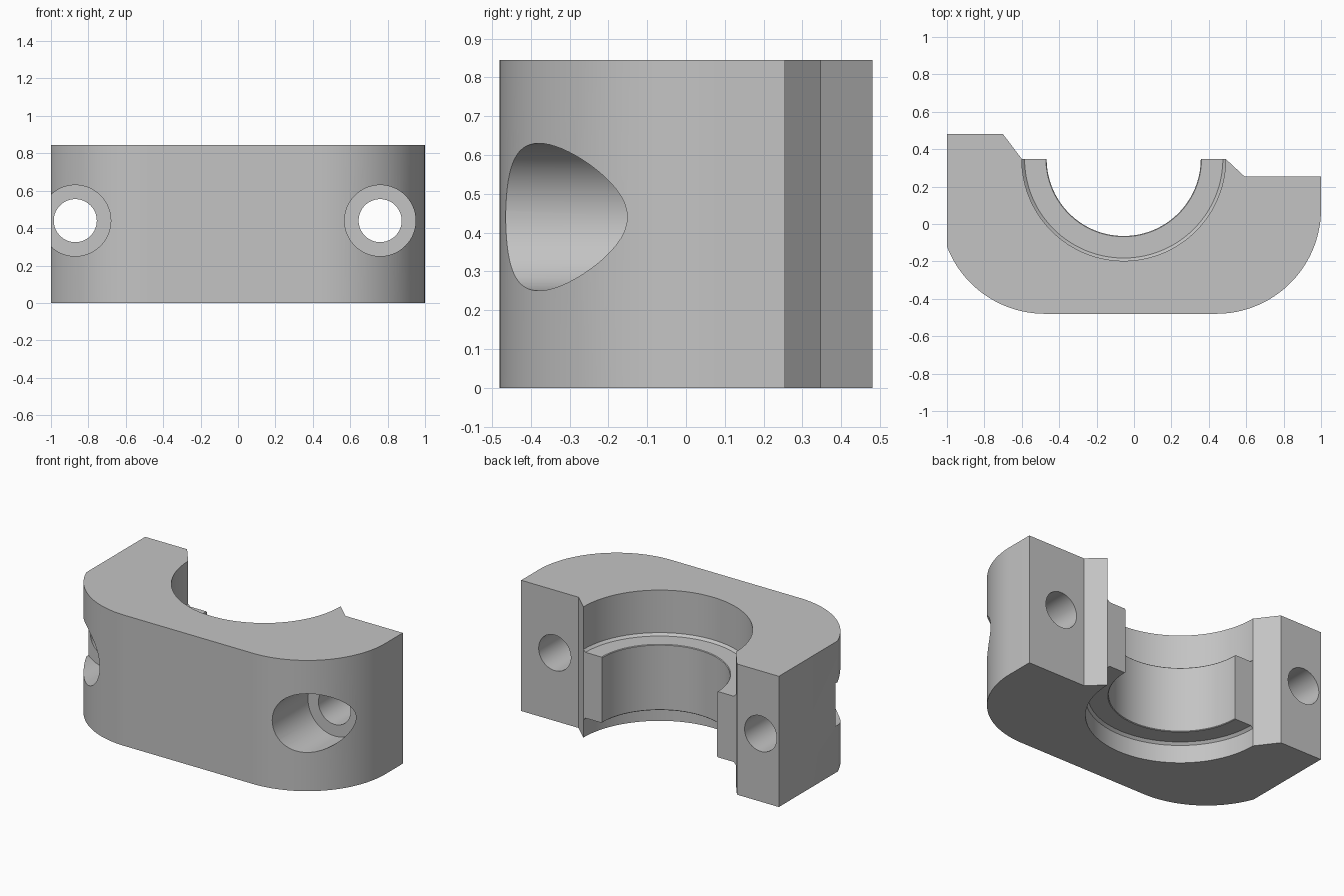
import bpy, bmesh, math
from mathutils import Vector

if "Cube" in bpy.data.objects:
    bpy.data.objects.remove(bpy.data.objects["Cube"])

H = 0.845                 # clamp height
CX, CY = -0.055, 0.348    # bore axis
R_BORE, R_LIP = 0.545, 0.412

steel = bpy.data.materials.new("plain grey")
steel.diffuse_color = (0.55, 0.55, 0.55, 1)
steel.use_nodes = True
steel.node_tree.nodes["Principled BSDF"].inputs["Base Color"].default_value = steel.diffuse_color


def arc(cx, cy, r, a0, a1, n):
    return [(cx + r * math.cos(math.radians(a0 + (a1 - a0) * i / n)),
             cy + r * math.sin(math.radians(a0 + (a1 - a0) * i / n))) for i in range(n + 1)]


def make_object(name, bm):
    bmesh.ops.recalc_face_normals(bm, faces=bm.faces)
    mesh = bpy.data.meshes.new(name)
    bm.to_mesh(mesh)
    bm.free()
    mesh.materials.append(steel)
    ob = bpy.data.objects.new(name, mesh)
    bpy.context.collection.objects.link(ob)
    return ob


def smooth(ob):
    bpy.ops.object.select_all(action='DESELECT')
    ob.select_set(True)
    bpy.context.view_layer.objects.active = ob
    bpy.ops.object.shade_smooth_by_angle(angle=math.radians(25))


# Clamp body: outline with half bore, extruded upwards
outline = [(-1, 0.48), (-1, -0.12)]
outline += arc(-0.477, 0.08, 0.56, 201.5, 270, 32)[1:]
outline += arc(0.44, 0.08, 0.56, 270, 360, 40)
outline += [(1, 0.255), (0.59, 0.255)]
outline += arc(CX, CY, R_BORE, 0, -180, 72)
outline += [(-0.70, 0.48)]
bm = bmesh.new()
base = bm.faces.new([bm.verts.new((x, y, 0)) for x, y in outline])
ext = bmesh.ops.extrude_face_region(bm, geom=[base])
bmesh.ops.translate(bm, vec=(0, 0, H),
                    verts=[v for v in ext["geom"] if isinstance(v, bmesh.types.BMVert)])
body = make_object("clamp_body", bm)


# Bolt holes with counterbores opening to the front
def cut_hole(name, x, r, y0, y1):
    bm = bmesh.new()
    ring = arc(x, 0.44, r, 0, 360, 64)[:-1]
    front = [bm.verts.new((px, y0, pz)) for px, pz in ring]
    back = [bm.verts.new((px, y1, pz)) for px, pz in ring]
    bm.faces.new(front)
    bm.faces.new(back)
    for i in range(64):
        j = (i + 1) % 64
        bm.faces.new((front[i], front[j], back[j], back[i]))
    cutter = make_object(name, bm)
    cutter.hide_render = True
    cutter.hide_set(True)
    mod = body.modifiers.new(name, 'BOOLEAN')
    mod.operation, mod.solver, mod.object = 'DIFFERENCE', 'EXACT', cutter
    return cutter


cutters = []
for side, x in (("left", -0.87), ("right", 0.76)):
    cutters.append(cut_hole(side + "_bolt_hole_cutter", x, 0.115, -0.7, 0.7))
    cutters.append(cut_hole(side + "_counterbore_cutter", x, 0.19, -0.7, -0.10))
bpy.context.view_layer.objects.active = body
for mod in list(body.modifiers):
    bpy.ops.object.modifier_apply(modifier=mod.name)
for c in cutters:
    bpy.data.objects.remove(c)
smooth(body)

# Bore lip: half ring with small chamfers where it meets the bore
profile = [(R_BORE, 0.115), (0.53, 0.13), (R_LIP + 0.004, 0.13), (R_LIP, 0.134),
           (R_LIP, 0.551), (R_LIP + 0.004, 0.555), (0.53, 0.555), (R_BORE, 0.57)]
bm = bmesh.new()
rows = []
for dx, dy in arc(0, 0, 1, 0, -180, 72):
    rows.append([bm.verts.new((CX + r * dx, CY + r * dy, z)) for r, z in profile])
for a, b in zip(rows, rows[1:]):
    for i in range(len(profile) - 1):
        bm.faces.new((a[i], a[i + 1], b[i + 1], b[i]))
bm.faces.new(rows[0])
bm.faces.new(rows[-1])
smooth(make_object("bore_lip", bm))
